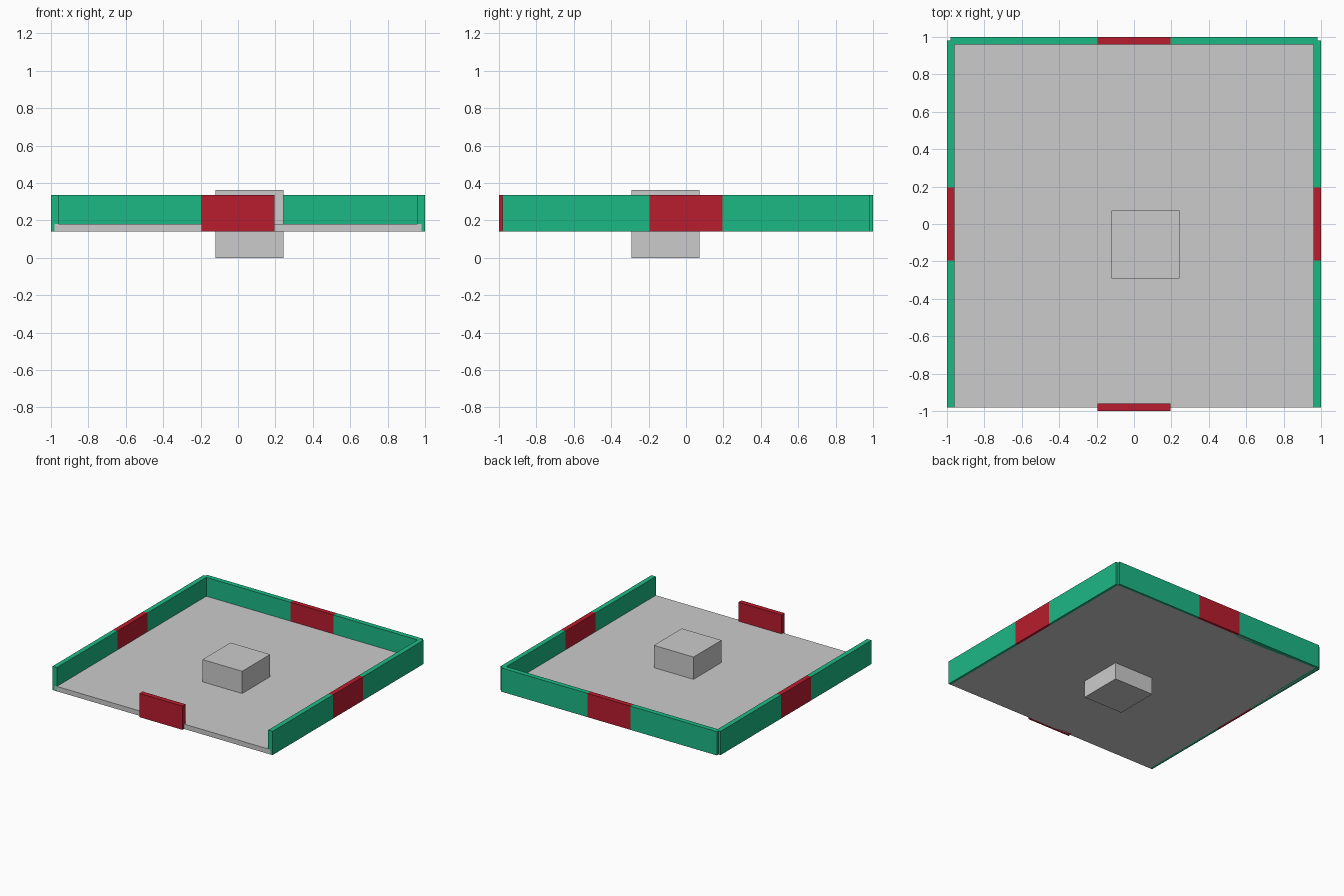
import bpy

if "Cube" in bpy.data.objects:
    bpy.data.objects.remove(bpy.data.objects["Cube"])

H = 0.98            # half span of the tray between wall centre lines
T = 0.04            # panel thickness
Z0, Z1 = 0.14, 0.335
D = 0.196           # half width of a door


def material(name, color):
    m = bpy.data.materials.new(name)
    m.diffuse_color = color
    m.use_nodes = True
    m.node_tree.nodes["Principled BSDF"].inputs["Base Color"].default_value = m.diffuse_color
    return m


green = material("green", (0.012, 0.48, 0.235, 1))
red = material("red", (0.48, 0.012, 0.026, 1))


def box(name, lo, hi, mat=None):
    center = [(a + b) / 2 for a, b in zip(lo, hi)]
    bpy.ops.mesh.primitive_cube_add(size=1, location=center)
    ob = bpy.context.object
    ob.name = name
    ob.scale = [b - a for a, b in zip(lo, hi)]
    bpy.ops.object.transform_apply(location=False, rotation=False, scale=True)
    if mat:
        ob.data.materials.append(mat)
    return ob


def panel(name, side, a, b, mat):
    """Wall panel on one side, running from a to b along that side."""
    c = H if side in ("right", "back") else -H
    lo, hi = c - T / 2, c + T / 2
    if side in ("left", "right"):
        box(name, (lo, a, Z0), (hi, b, Z1), mat)
    else:
        box(name, (a, lo, Z0), (b, hi, Z1), mat)


# Floor slab
box("floor", (-H, -H, Z0), (H, H, Z0 + T))

# Doors on every side, green walls on all but the open front
for side in ("front", "back", "left", "right"):
    panel(side + "_door", side, -D, D, red)
    if side != "front":
        panel(side + "_wall_a", side, -H, -D, green)
        panel(side + "_wall_b", side, D, H, green)

# Block passing through the floor
box("center_block", (-0.119, -0.291, 0), (0.242, 0.072, 0.363))
